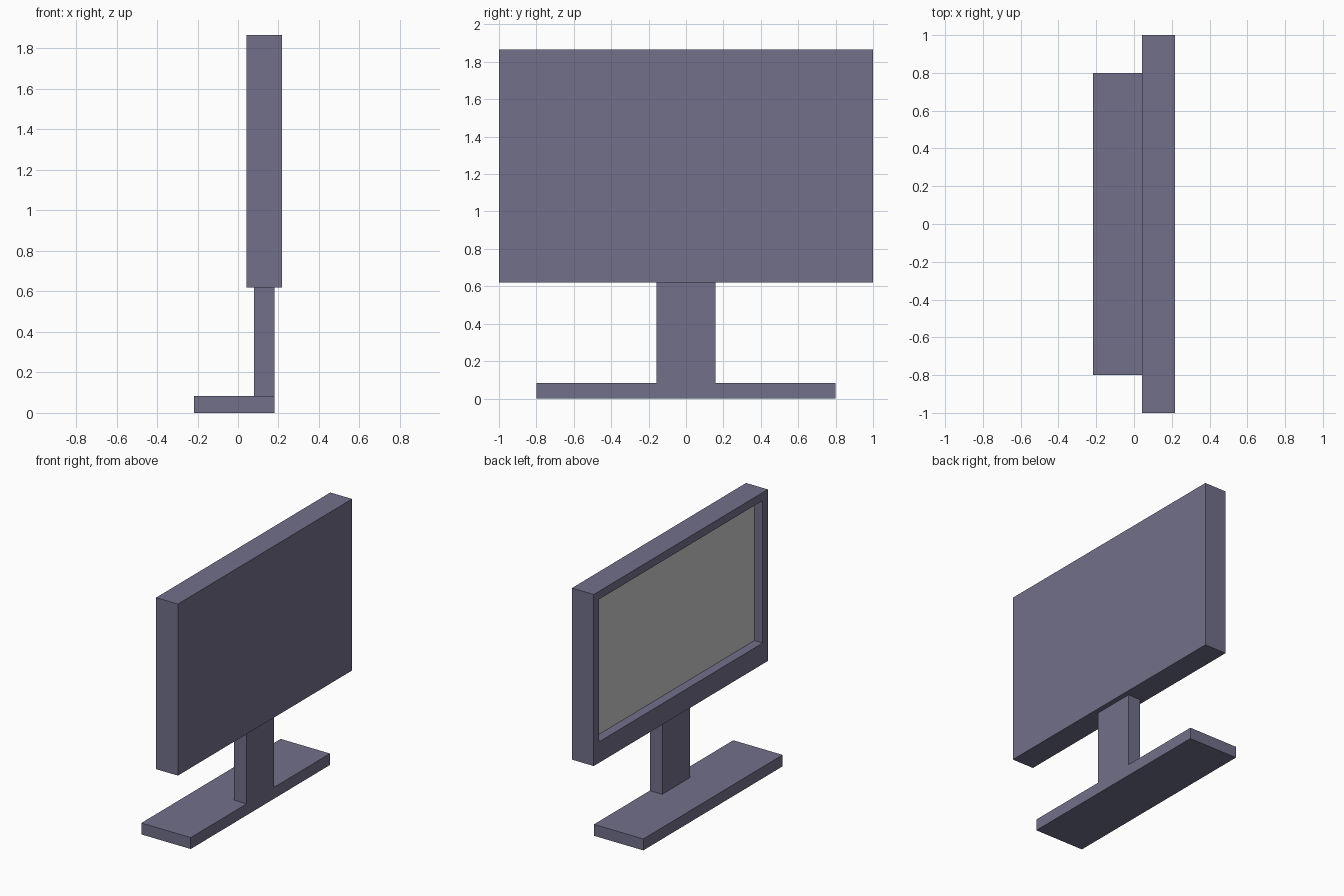
import bpy
import bmesh
from mathutils import Vector

cube = bpy.data.objects.get("Cube")
if cube:
    bpy.data.objects.remove(cube, do_unlink=True)


def material(name, rgb):
    mat = bpy.data.materials.new(name)
    mat.use_nodes = True
    colour = (*rgb, 1.0)
    mat.diffuse_color = colour
    mat.node_tree.nodes["Principled BSDF"].inputs["Base Color"].default_value = colour
    return mat


casing = material("slate_purple", (0.165, 0.162, 0.254))
glass = material("light_grey", (0.6, 0.6, 0.6))


def finish(name, bm, mats):
    mesh = bpy.data.meshes.new(name)
    bm.to_mesh(mesh)
    bm.free()
    for mat in mats:
        mesh.materials.append(mat)
    obj = bpy.data.objects.new(name, mesh)
    bpy.context.collection.objects.link(obj)
    return obj


def box(x, y_half, z):
    """Box from x and z ranges, symmetric in y."""
    bm = bmesh.new()
    bmesh.ops.create_cube(bm, size=1)
    for v in bm.verts:
        v.co = Vector((x[v.co.x > 0], y_half if v.co.y > 0 else -y_half, z[v.co.z > 0]))
    return bm


# Stand: flat foot and neck, flush at the rear
BASE_TOP, PANEL_BOTTOM, PANEL_TOP = 0.083, 0.62, 1.867
finish("base", box((-0.217, 0.18), 0.8, (0, BASE_TOP)), [casing])
finish("neck", box((0.08, 0.18), 0.158, (BASE_TOP, PANEL_BOTTOM)), [casing])

# Display housing: inset the -x face for the bezel, then sink the screen
PANEL_FRONT, RECESS = 0.042, 0.067
bm = box((PANEL_FRONT, 0.217), 1.0, (PANEL_BOTTOM, PANEL_TOP))
bm.normal_update()
screen = min(bm.faces, key=lambda f: f.normal.x)
bmesh.ops.inset_region(bm, faces=[screen], thickness=0.083)
for v in screen.verts:
    if v.co.z < 1:
        v.co.z = PANEL_BOTTOM + 0.153  # deeper chin
sunk = bmesh.ops.extrude_discrete_faces(bm, faces=[screen])["faces"][0]
bmesh.ops.translate(bm, verts=sunk.verts, vec=(RECESS, 0, 0))
sunk.material_index = 1
bmesh.ops.recalc_face_normals(bm, faces=bm.faces)
finish("display_housing", bm, [casing, glass])
